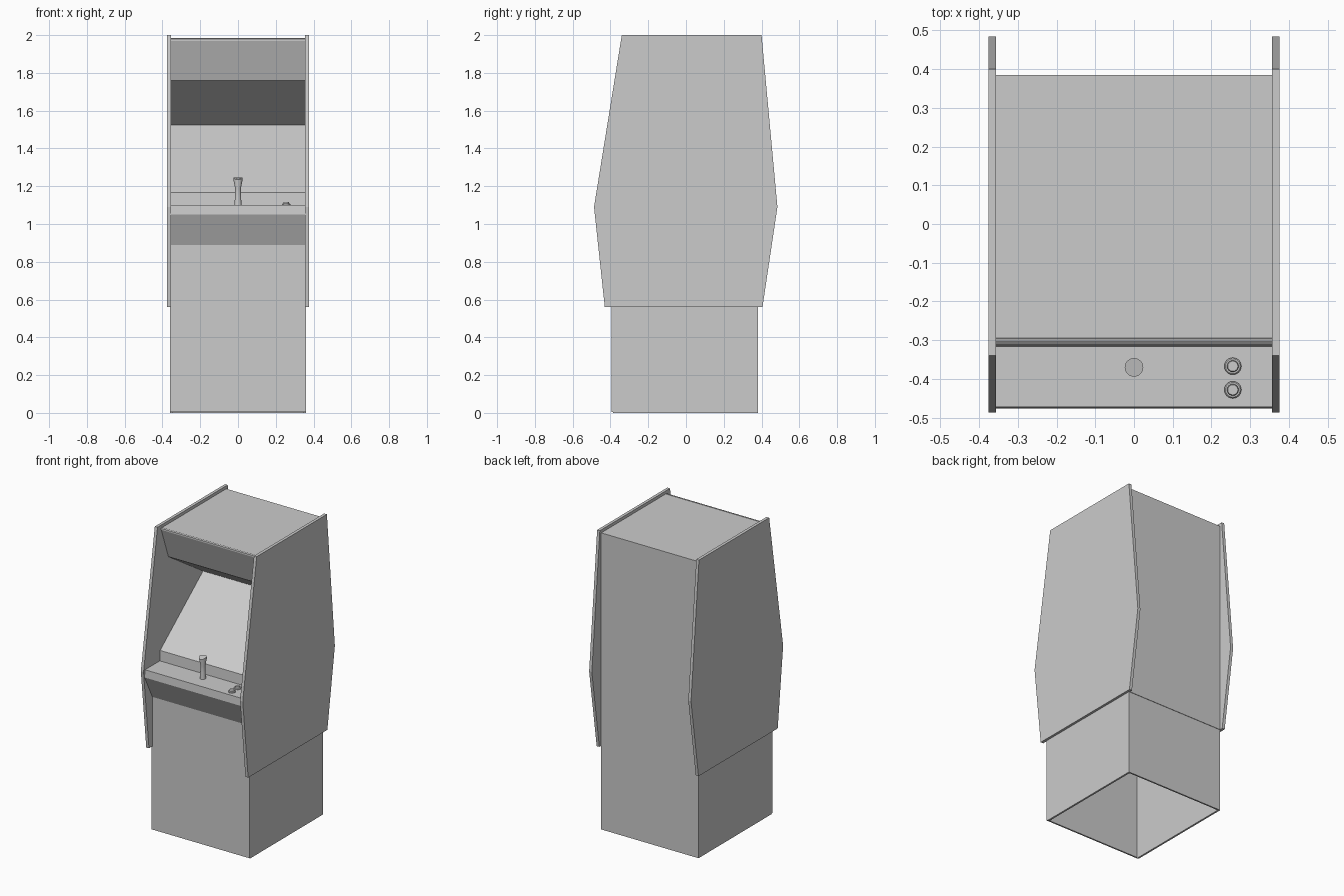
import bpy, bmesh, math
from mathutils import Vector

if "Cube" in bpy.data.objects:
    bpy.data.objects.remove(bpy.data.objects["Cube"])

grey = bpy.data.materials.new("plain grey")
grey.diffuse_color = (0.6, 0.6, 0.6, 1)
grey.use_nodes = True
grey.node_tree.nodes["Principled BSDF"].inputs["Base Color"].default_value = grey.diffuse_color


def finish(name, bm, smooth=False):
    bmesh.ops.recalc_face_normals(bm, faces=bm.faces)
    me = bpy.data.meshes.new(name)
    bm.to_mesh(me)
    bm.free()
    me.materials.append(grey)
    ob = bpy.data.objects.new(name, me)
    bpy.context.collection.objects.link(ob)
    if smooth:
        bpy.context.view_layer.objects.active = ob
        ob.select_set(True)
        bpy.ops.object.shade_smooth_by_angle(angle=math.radians(35))
        ob.select_set(False)
    return ob


def prism(name, outline, x0, x1):
    """Extrude a (y, z) outline from x0 to x1."""
    bm = bmesh.new()
    face = bm.faces.new([bm.verts.new((x0, y, z)) for y, z in outline])
    ext = bmesh.ops.extrude_face_region(bm, geom=[face])
    verts = [g for g in ext["geom"] if isinstance(g, bmesh.types.BMVert)]
    bmesh.ops.translate(bm, verts=verts, vec=(x1 - x0, 0, 0))
    return finish(name, bm)


def panel(name, a, b, half=0.356, thick=0.01):
    """Flat board between two profile points, thickened inward."""
    a, b = Vector(a), Vector(b)
    d = (b - a).normalized()
    n = Vector((-d.y, d.x)) * thick
    return prism(name, [a, b, b + n, a + n], -half, half)


def lathe(name, rings, centre, sides=24):
    """Turned part from (radius, height) rings, capped at both ends."""
    bm = bmesh.new()
    loops = []
    for r, z in rings:
        loops.append([bm.verts.new((centre[0] + r * math.cos(2 * math.pi * i / sides),
                                    centre[1] + r * math.sin(2 * math.pi * i / sides),
                                    centre[2] + z)) for i in range(sides)])
    for lo, hi in zip(loops, loops[1:]):
        for i in range(sides):
            j = (i + 1) % sides
            bm.faces.new((lo[i], lo[j], hi[j], hi[i]))
    bm.faces.new(loops[0])
    bm.faces.new(loops[-1])
    return finish(name, bm, True)


# Angular side plates and lower cabinet walls
plate = [(-0.43, 0.56), (0.405, 0.56), (0.484, 1.09),
         (0.40, 2.0), (-0.34, 2.0), (-0.487, 1.09)]
for side, s in (("left", -1), ("right", 1)):
    prism(side + "_side_plate", plate, s * 0.356, s * 0.376)
    prism(side + "_base_wall", [(-0.386, 0), (0.378, 0), (0.378, 0.58), (-0.386, 0.58)],
          s * 0.348, s * 0.36)

# Boards around the cabinet, from the back over the top and down the front
prof = [(0.385, 0.56), (0.385, 1.98), (-0.305, 1.98), (-0.225, 1.76), (0.14, 1.525),
        (-0.30, 1.178), (-0.312, 1.168), (-0.316, 1.10), (-0.472, 1.10),
        (-0.476, 1.05), (-0.395, 0.89)]
names = ["upper_back", "roof", "marquee", "marquee_underside", "screen", "screen_lip",
         "control_riser", "control_deck", "control_edge", "control_apron"]
for name, a, b in zip(names, prof, prof[1:]):
    panel(name, a, b, thick=0.006 if name == "screen_lip" else 0.01)

# Lower front door and lower back, open underneath
panel("front_door", (-0.395, 0.89), (-0.395, 0.005), half=0.36)
panel("lower_back", (0.382, 0), (0.382, 0.57), half=0.36)

# Joystick with flared grip, its top sloping down to the front
stick = lathe("joystick", [(0.019, 0), (0.016, 0.05), (0.015, 0.09), (0.024, 0.135), (0.024, 0.147)],
              (0, -0.37, 1.098))
for v in stick.data.vertices:
    if v.co.z > 1.24 and v.co.y < -0.376:
        v.co.z -= (-0.376 - v.co.y) * 0.6

# Two push buttons with raised caps
for name, y in (("back_button", -0.367), ("front_button", -0.428)):
    lathe(name, [(0.022, 0), (0.022, 0.006), (0.019, 0.009), (0.015, 0.009),
                 (0.015, 0.015), (0.013, 0.018)], (0.255, y, 1.099))
